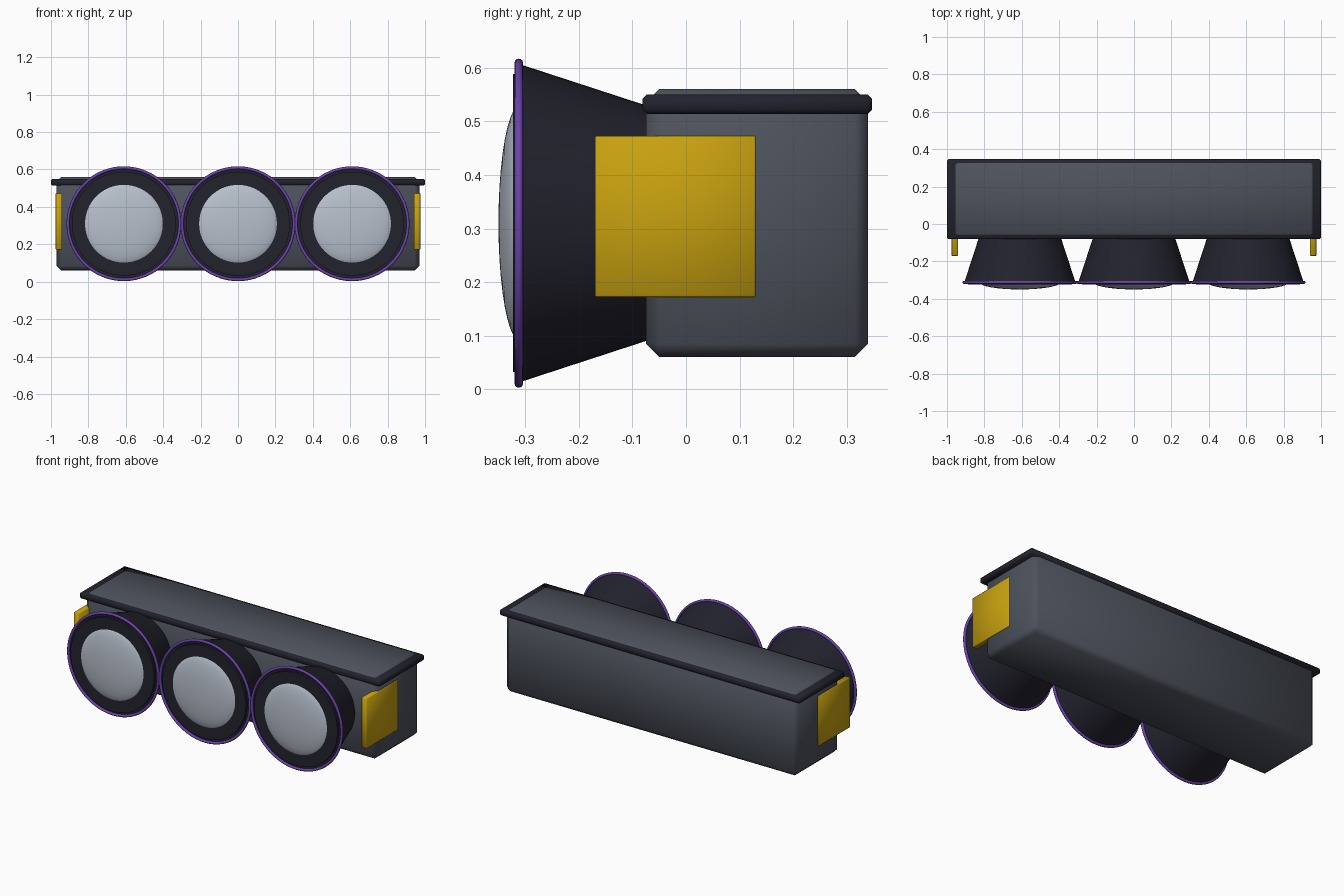
import bpy, bmesh, math

if "Cube" in bpy.data.objects:
    bpy.data.objects.remove(bpy.data.objects["Cube"])


def material(name, rgb):
    m = bpy.data.materials.new(name)
    m.diffuse_color = (*rgb, 1)
    m.use_nodes = True
    m.node_tree.nodes["Principled BSDF"].inputs["Base Color"].default_value = m.diffuse_color
    return m


GREY = material("slate grey", (0.074, 0.084, 0.107))
DARK = material("near black", (0.016, 0.016, 0.027))
PURPLE = material("purple", (0.15, 0.055, 0.42))
YELLOW = material("yellow", (0.58, 0.36, 0.005))
LENS = material("pale lens", (0.48, 0.53, 0.61))


def finish(name, bm, mat, angle):
    bmesh.ops.recalc_face_normals(bm, faces=bm.faces[:])
    me = bpy.data.meshes.new(name)
    bm.to_mesh(me)
    bm.free()
    me.materials.append(mat)
    ob = bpy.data.objects.new(name, me)
    bpy.context.collection.objects.link(ob)
    bpy.ops.object.select_all(action='DESELECT')
    ob.select_set(True)
    bpy.context.view_layer.objects.active = ob
    bpy.ops.object.shade_smooth_by_angle(angle=math.radians(angle))
    return ob


def box(name, lo, hi, mat, bevel, angle=50):
    bm = bmesh.new()
    bmesh.ops.create_cube(bm, size=1)
    for v in bm.verts:
        v.co = [(a + b) / 2 + c * (b - a) for a, b, c in zip(lo, hi, v.co)]
    bmesh.ops.bevel(bm, geom=bm.edges[:], offset=bevel, segments=1,
                    affect='EDGES', profile=0.5)
    return finish(name, bm, mat, angle)


def lathe(name, profile, x, z, mat, angle=35, closed=False, steps=64):
    """Spin (radius, y) points about the y axis through (x, z)."""
    bm = bmesh.new()
    vs = [bm.verts.new((x + r, y, z)) for r, y in profile]
    edges = [bm.edges.new(p) for p in zip(vs, vs[1:])]
    if closed:
        edges.append(bm.edges.new((vs[-1], vs[0])))
    bmesh.ops.spin(bm, geom=vs + edges, cent=(x, 0, z), axis=(0, 1, 0),
                   angle=math.tau, steps=steps, use_duplicate=False)
    bmesh.ops.remove_doubles(bm, verts=bm.verts[:], dist=1e-5)
    return finish(name, bm, mat, angle)


# Housing and its overhanging lid
box("housing", (-0.97, -0.075, 0.06), (0.97, 0.34, 0.56), GREY, 0.025)
box("lid_rim", (-1.0, -0.081, 0.514), (1.0, 0.347, 0.55), DARK, 0.008)

# Side plates
for s, side in ((-1, "left"), (1, "right")):
    xs = sorted((s * 0.94, s * 0.975))
    box(side + "_side_plate", (xs[0], -0.17, 0.172), (xs[1], 0.13, 0.473),
        YELLOW, 0.003)

# Three flared lamps: horn, face disc, rim ring, domed lens
ring = [(0.299 + 0.008 * math.cos(math.tau * i / 12),
         -0.312 + 0.008 * math.sin(math.tau * i / 12)) for i in range(12)]
dome = [(0.22 * math.cos(math.pi / 2 * i / 10),
         -0.31 - 0.04 * math.sin(math.pi / 2 * i / 10)) for i in range(10)]
dome.append((0, -0.35))
for i, x in enumerate((-0.61, 0, 0.61), 1):
    lathe(f"horn_{i}", [(0, -0.06), (0.215, -0.06), (0.296, -0.308),
                        (0, -0.308)], x, 0.31, DARK)
    lathe(f"face_disc_{i}", [(0, -0.306), (0.278, -0.306), (0.278, -0.323),
                             (0, -0.323)], x, 0.31, DARK)
    lathe(f"rim_ring_{i}", ring, x, 0.31, PURPLE, closed=True)
    lathe(f"lens_{i}", dome, x, 0.31, LENS)
